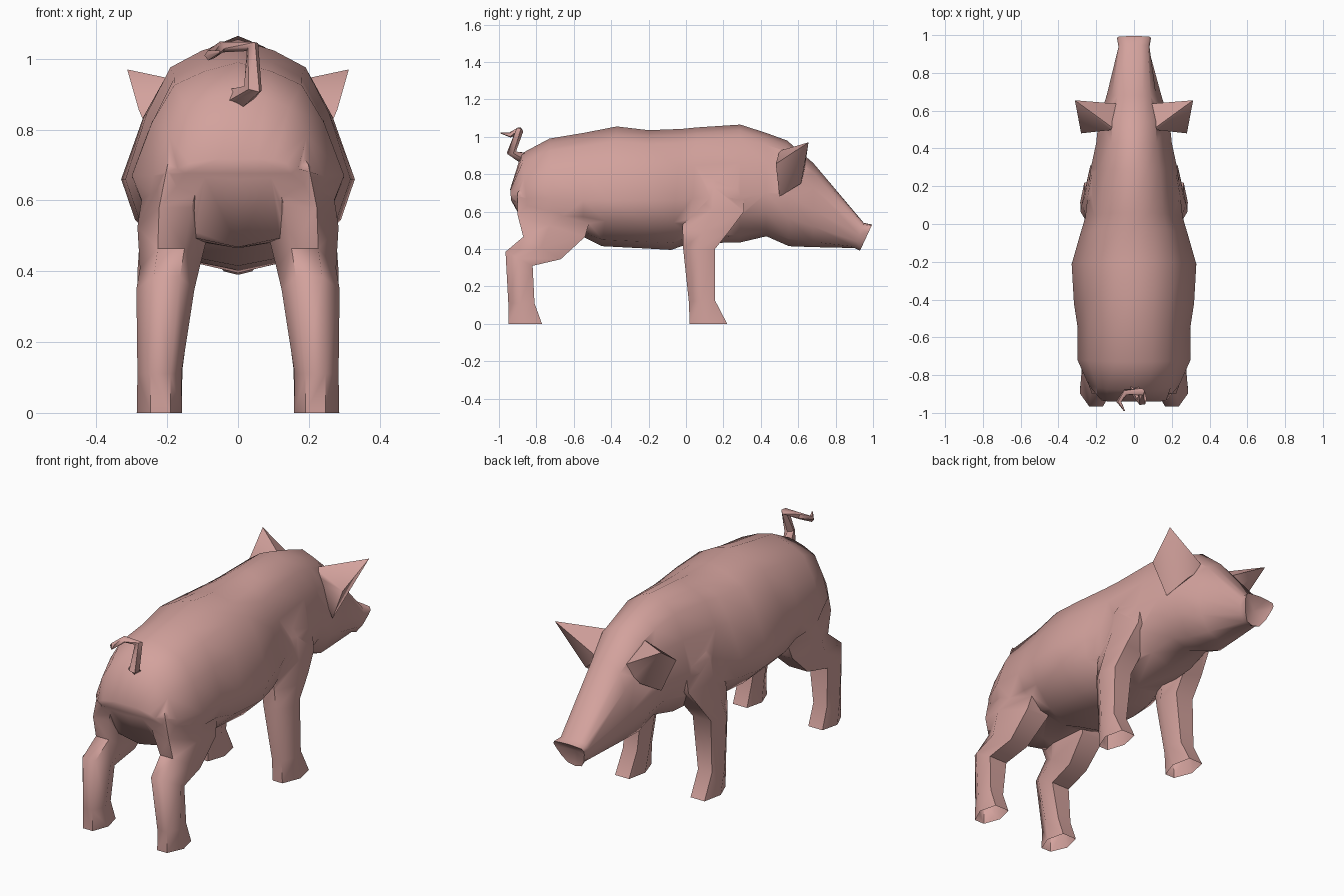
import bpy, bmesh, math
from mathutils import Vector

if "Cube" in bpy.data.objects:
    bpy.data.objects.remove(bpy.data.objects["Cube"])

pink = bpy.data.materials.new("pink_skin")
pink.diffuse_color = (0.65, 0.36, 0.335, 1)
pink.use_nodes = True
pink.node_tree.nodes["Principled BSDF"].inputs["Base Color"].default_value = pink.diffuse_color


def shade(ob, angle):
    bpy.ops.object.select_all(action='DESELECT')
    ob.select_set(True)
    bpy.context.view_layer.objects.active = ob
    bpy.ops.object.shade_smooth_by_angle(angle=math.radians(angle))


def finish(name, bm):
    bmesh.ops.recalc_face_normals(bm, faces=bm.faces)
    me = bpy.data.meshes.new(name)
    bm.to_mesh(me)
    bm.free()
    ob = bpy.data.objects.new(name, me)
    me.materials.append(pink)
    bpy.context.collection.objects.link(ob)
    return ob


def loft(name, rings):
    """Skin a list of equally long point rings and cap both ends."""
    bm = bmesh.new()
    vs = [[bm.verts.new(p) for p in r] for r in rings]
    n = len(rings[0])
    for a, b in zip(vs, vs[1:]):
        for i in range(n):
            j = (i + 1) % n
            bm.faces.new((a[i], a[j], b[j], b[i]))
    bm.faces.new(vs[0])
    bm.faces.new(vs[-1])
    return finish(name, bm)


# Body and head: y_top, z_top, y_bottom, z_bottom, height of widest point, half width
stations = [
    (-0.94, 0.72, -0.935, 0.66, 0.69, 0.17),
    (-0.88, 0.91, -0.83, 0.468, 0.67, 0.24),
    (-0.73, 0.99, -0.71, 0.465, 0.67, 0.30),
    (-0.55, 1.02, -0.55, 0.465, 0.66, 0.298),
    (-0.37, 1.055, -0.45, 0.415, 0.66, 0.318),
    (-0.20, 1.035, -0.22, 0.403, 0.66, 0.33),
    (-0.02, 1.042, -0.08, 0.395, 0.66, 0.285),
    (0.06, 1.05, 0.02, 0.43, 0.67, 0.258),
    (0.29, 1.065, 0.29, 0.435, 0.68, 0.23),
    (0.43, 1.02, 0.43, 0.468, 0.70, 0.20),
    (0.54, 0.98, 0.55, 0.415, 0.69, 0.188),
    (0.68, 0.86, 0.68, 0.41, 0.61, 0.145),
    (0.95, 0.54, 0.90, 0.405, 0.475, 0.082),
    (0.995, 0.53, 0.93, 0.39, 0.49, 0.09),
]
round_half = [(0, 1), (0.32, 0.92), (0.60, 0.80), (0.81, 0.47), (1, 0),
              (0.88, -0.45), (0.55, -0.86), (0, -1)]
snout_half = [(0, 1), (0.45, 0.95), (0.9, 0.85), (1, 0.5), (0.95, 0),
              (0.75, -0.5), (0.45, -0.9), (0, -1)]
body = []
for yt, zt, yb, zb, zm, w in stations:
    half = snout_half if yt > 0.9 else round_half
    ring = []
    for u, v in half + [(-u, v) for u, v in half[-2:0:-1]]:
        z = zm + v * ((zt - zm) if v > 0 else (zm - zb))
        t = (z - zb) / (zt - zb)
        ring.append((u * w, yb + (yt - yb) * t, z))
    body.append(ring)
pig = loft("body_head_and_legs", body)

# Legs: x centre, half width, y_back, z_back, y_front, z_front
rear = [
    (0.222, 0.064, -0.95, 0, -0.77, 0),
    (0.222, 0.062, -0.95, 0.11, -0.81, 0.11),
    (0.205, 0.082, -0.965, 0.385, -0.82, 0.31),
    (0.193, 0.084, -0.87, 0.465, -0.67, 0.345),
    (0.182, 0.102, -0.90, 0.58, -0.54, 0.465),
    (0.155, 0.110, -0.90, 0.70, -0.50, 0.60),
    (0.100, 0.090, -0.82, 0.82, -0.46, 0.74),
]
front = [
    (0.222, 0.063, 0.02, 0, 0.22, 0),
    (0.220, 0.063, 0.015, 0.12, 0.155, 0.125),
    (0.202, 0.082, -0.015, 0.40, 0.155, 0.40),
    (0.192, 0.085, -0.018, 0.50, 0.235, 0.50),
    (0.175, 0.087, -0.015, 0.62, 0.31, 0.60),
    (0.157, 0.088, 0.00, 0.74, 0.31, 0.72),
    (0.090, 0.080, 0.03, 0.86, 0.27, 0.84),
]
section = ((1, -.05), (.65, 1), (-.65, 1), (-1, -.05), (-.5, -1), (.4, -1))


def leg(name, rows, side):
    rings = []
    for x, hw, y0, z0, y1, z1 in rows:
        ring = []
        for u, v in section:
            t = (v + 1) / 2
            ring.append((side * (x + u * hw), y0 + (y1 - y0) * t, z0 + (z1 - z0) * t))
        rings.append(ring)
    return loft(name, rings)


# Pointed ears, wedge shaped and rooted in the head
ear_points = [(0.313, 0.655, 0.97), (0.28, 0.48, 0.855), (0.205, 0.50, 0.68),
              (0.07, 0.635, 0.83), (0.10, 0.50, 0.925), (0.16, 0.615, 0.75)]


def ear(name, side):
    bm = bmesh.new()
    for x, y, z in ear_points:
        bm.verts.new((side * x, y, z))
    bmesh.ops.convex_hull(bm, input=bm.verts)
    return finish(name, bm)


# Fuse legs and ears into the body so the skin runs on without seams
parts = []
for label, side in (("right", 1), ("left", -1)):
    parts.append(leg("rear_leg_" + label, rear, side))
    parts.append(leg("front_leg_" + label, front, side))
    parts.append(ear("ear_" + label, side))
for part in parts:
    mod = pig.modifiers.new("fuse", 'BOOLEAN')
    mod.operation = 'UNION'
    mod.solver = 'EXACT'
    mod.object = part
    bpy.context.view_layer.objects.active = pig
    bpy.ops.object.modifier_apply(modifier=mod.name)
    bpy.data.objects.remove(part)
bm = bmesh.new()
bm.from_mesh(pig.data)
bmesh.ops.remove_doubles(bm, verts=bm.verts, dist=0.004)
# Open soles
soles = [f for f in bm.faces if all(v.co.z < 0.002 for v in f.verts)]
bmesh.ops.delete(bm, geom=soles, context='FACES')
# Hollow snout disc
disc = [f for f in bm.faces if f.normal.y > 0.7 and f.calc_center_median().y > 0.94]
hub = bmesh.ops.poke(bm, faces=disc)
for v in hub["verts"]:
    v.co += Vector((0, -0.03, 0.005))
bm.to_mesh(pig.data)
bm.free()
shade(pig, 62)

# Curly tail: kinked five-sided tube
path = [Vector(p) for p in ((0, -0.86, 0.885), (0.043, -0.935, 0.915), (0.04, -0.89, 1.035),
                            (-0.045, -0.89, 1.035), (-0.08, -0.94, 1.01), (-0.05, -0.99, 1.02))]
radii = (0.036, 0.027, 0.021, 0.017, 0.015, 0.003)
tail = []
for i, (p, r) in enumerate(zip(path, radii)):
    d = (path[min(i + 1, 5)] - path[max(i - 1, 0)]).normalized()
    a = d.cross(Vector((0.2, 1, 0.1)) if i < 3 else Vector((0, 0.3, 1))).normalized()
    if i and a.dot(prev) < 0:
        a = -a
    prev = a
    b = d.cross(a)
    tail.append([p + r * (a * math.cos(k * math.tau / 5) + b * math.sin(k * math.tau / 5))
                 for k in range(5)])
shade(loft("tail", tail), 65)
